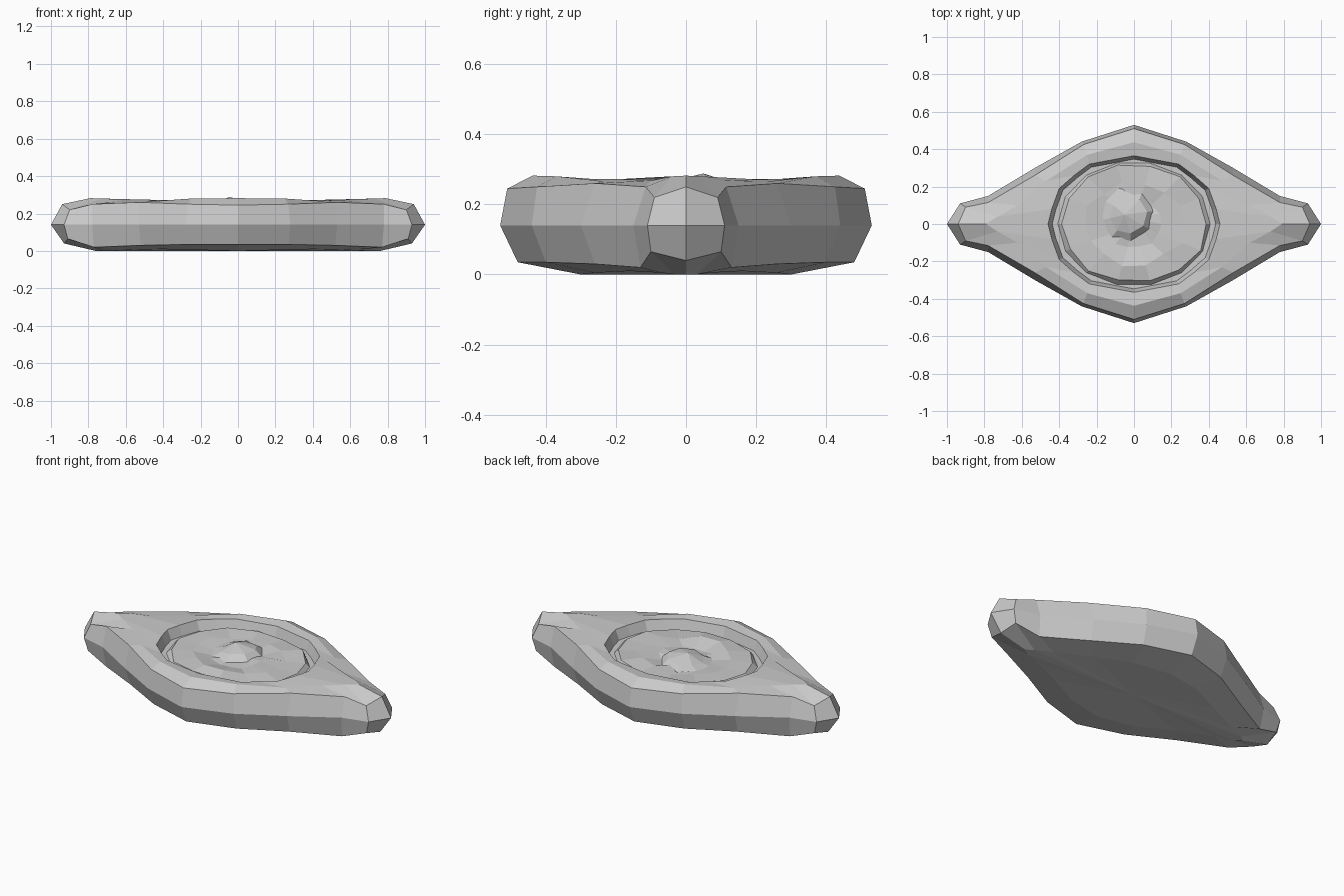
import bpy, bmesh, math, random

cube = bpy.data.objects.get("Cube")
if cube:
    bpy.data.objects.remove(cube)
random.seed(4)

stone = bpy.data.materials.new("grey stone")
stone.use_nodes = True
GREY = (0.6, 0.6, 0.6, 1)
stone.diffuse_color = GREY
stone.node_tree.nodes["Principled BSDF"].inputs["Base Color"].default_value = GREY


def full_ring(quarter):
    """Mirror a quarter outline (tip to side) into a closed ring."""
    half = quarter + [(-x, y, z) for x, y, z in quarter[-2::-1]]
    return half + [(x, -y, z) for x, y, z in half[-2:0:-1]]


def loft(name, rings, cap_start=None, cap_end=None):
    """Skin equal rings; caps are fans to a centre point."""
    bm = bmesh.new()
    loops = [[bm.verts.new(p) for p in ring] for ring in rings]
    n = len(loops[0])
    for a, b in zip(loops, loops[1:]):
        for i in range(n):
            j = (i + 1) % n
            bm.faces.new((a[i], a[j], b[j], b[i]))
    for loop, centre in ((loops[0], cap_start), (loops[-1], cap_end)):
        if centre:
            c = bm.verts.new(centre)
            for i in range(n):
                bm.faces.new((loop[i], loop[(i + 1) % n], c))
    bmesh.ops.recalc_face_normals(bm, faces=bm.faces)
    # open sheets must face upward
    if not cap_start and sum(f.normal.z for f in bm.faces) < 0:
        bmesh.ops.reverse_faces(bm, faces=bm.faces)
    mesh = bpy.data.meshes.new(name)
    bm.to_mesh(mesh)
    bm.free()
    mesh.materials.append(stone)
    obj = bpy.data.objects.new(name, mesh)
    bpy.context.collection.objects.link(obj)
    return obj


# Body: quarter outlines from underside up to the sunken basin
base = [(.76, 0, 0), (.72, .03, 0), (.62, .07, .005), (.42, .16, .01), (.22, .26, .005), (0, .3, 0)]
lower = [(.93, 0, .04), (.91, .1, .065), (.77, .13, .02), (.52, .26, .03), (.27, .4, .035), (0, .48, .035)]
middle = [(1, 0, .14), (.93, .11, .14), (.78, .15, .14), (.53, .3, .14), (.28, .44, .14), (0, .53, .14)]
upper = [(.94, 0, .25), (.9, .09, .22), (.78, .115, .25), (.53, .26, .26), (.27, .425, .25), (0, .51, .245)]
top = [(.79, 0, .282), (.73, .04, .28), (.62, .1, .268), (.47, .23, .265), (.25, .37, .28), (0, .437, .282)]
lip = [(.46, 0, .272), (.44, .08, .272), (.4, .19, .272), (.32, .26, .272), (.24, .32, .272), (0, .365, .275)]
wall = [(x * .95, y * .95, .215) for x, y, z in lip]
quarters = (base, lower, middle, upper, top, lip, wall)
loft("basin_body", [full_ring(q) for q in quarters], (0, 0, 0), (0, 0, .21))


# Pool: rippled low dome inside the basin
SIDES = 14


def pool_ring(rx, ry, z, wobble):
    ring = []
    for i in range(SIDES):
        a = math.tau * i / SIDES
        s = 1 + random.uniform(-wobble, wobble)
        h = z + random.uniform(-wobble, wobble) * .2
        ring.append((rx * s * math.cos(a), ry * s * math.sin(a), h))
    return ring


loft("pool_surface", [pool_ring(.41, .335, .212, 0),
                      pool_ring(.385, .315, .24, .03),
                      pool_ring(.27, .22, .243, .07),
                      pool_ring(.15, .13, .237, .06)], None, (0, .03, .235))

# Swirl: off-centre crest with a steep front edge
foot = [(.11, .07, .23), (.085, -.03, .23), (-.02, -.09, .23), (-.12, -.07, .23),
        (-.18, .02, .232), (-.15, .12, .235), (-.08, .19, .235), (.04, .165, .235)]
crest = [(.07, .065, .268), (.05, -.01, .268), (-.02, -.05, .265), (-.09, -.035, .25),
         (-.13, .03, .243), (-.11, .1, .25), (-.06, .15, .255), (.03, .13, .26)]
loft("pool_swirl", [foot, crest], None, (-.05, .05, .288))
